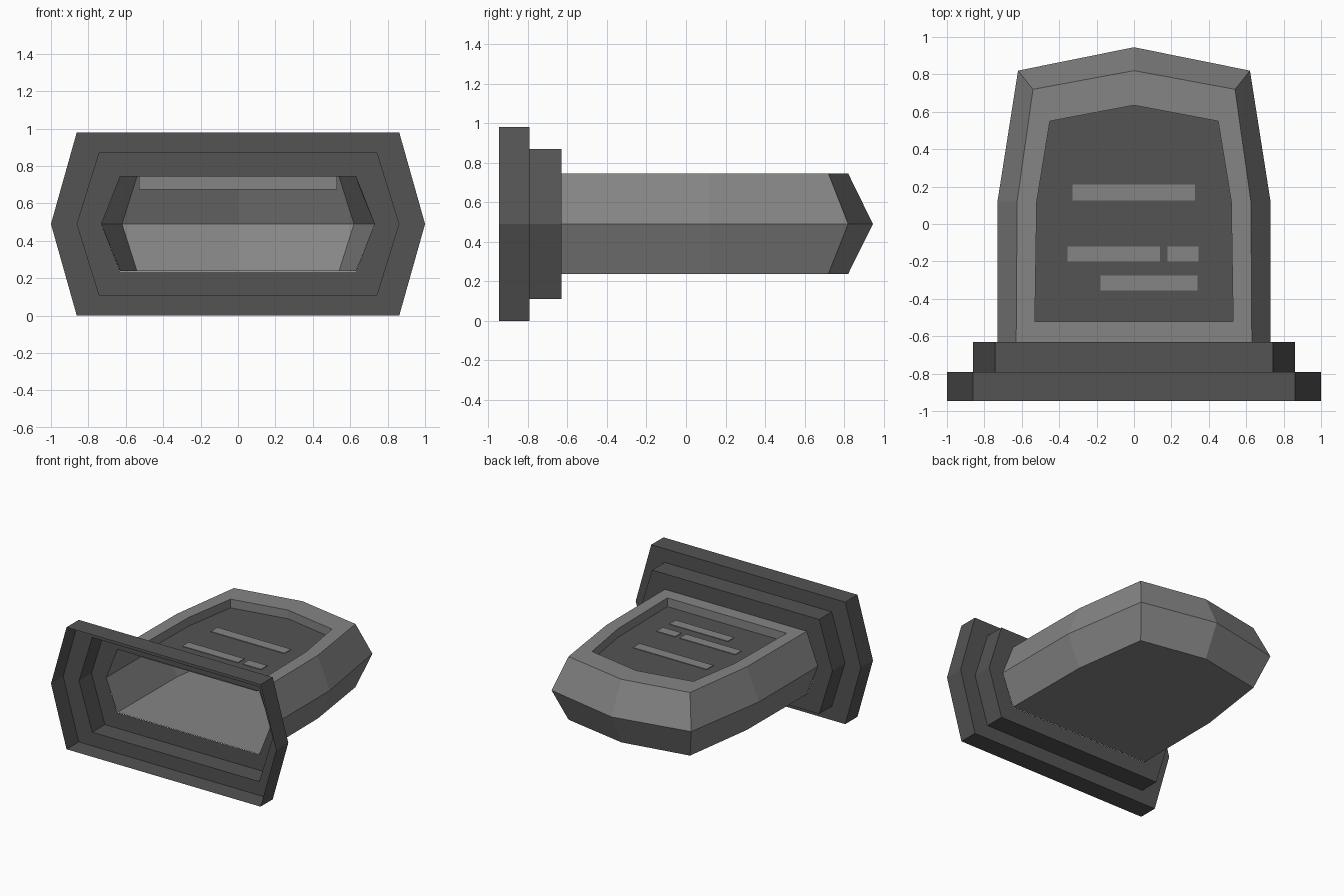
import bpy, bmesh

if "Cube" in bpy.data.objects:
    bpy.data.objects.remove(bpy.data.objects["Cube"])

def material(name, v):
    m = bpy.data.materials.new(name)
    m.diffuse_color = (v, v, v, 1)
    m.use_nodes = True
    m.node_tree.nodes["Principled BSDF"].inputs["Base Color"].default_value = m.diffuse_color
    return m

LIGHT = material("light stone", 0.235)
DARK = material("dark stone", 0.088)

def mesh_object(name, bm, mat):
    me = bpy.data.meshes.new(name)
    bm.to_mesh(me)
    bm.free()
    me.materials.append(mat)
    ob = bpy.data.objects.new(name, me)
    bpy.context.collection.objects.link(ob)
    return ob

def bridge(bm, a, b, closed):
    n = len(a)
    for i in range(n if closed else n - 1):
        j = (i + 1) % n
        bm.faces.new((a[i], a[j], b[j], b[i]))

def outline(half, z):
    """Mirror a right-hand half outline (ending on x = 0) at height z."""
    pts = half + [(-x, y) for x, y in reversed(half[:-1])]
    return [(x, y, z) for x, y in pts]

def hexagon(wide, narrow, half_height, y):
    m = 0.49
    return [(wide, y, m), (narrow, y, m + half_height), (-narrow, y, m + half_height),
            (-wide, y, m), (-narrow, y, m - half_height), (narrow, y, m - half_height)]

# Outlines of the headstone, seen from the top
MID = [(0.73, -0.63), (0.73, 0.12), (0.62, 0.82), (0, 0.945)]
FACE = [(0.63, -0.63), (0.625, 0.12), (0.54, 0.72), (0, 0.82)]
PANEL = [(0.53, -0.52), (0.52, 0.12), (0.45, 0.55), (0, 0.635)]
TOP, BOTTOM, FLOOR = 0.745, 0.238, 0.675

# Headstone: hollow shell, open at the foot, with a recess in its top face
bm = bmesh.new()
def ring(points):
    return [bm.verts.new(p) for p in points]
low, mid, top = ring(outline(FACE, BOTTOM)), ring(outline(MID, 0.49)), ring(outline(FACE, TOP))
rim, sunk = ring(outline(PANEL, TOP)), ring(outline(PANEL, FLOOR))
bm.faces.new(low[::-1])
bridge(bm, low, mid, False)
bridge(bm, mid, top, False)
bridge(bm, top, rim, True)
bridge(bm, rim, sunk, True)
mesh_object("headstone", bm, LIGHT)

# Dark floor of the recess
bm = bmesh.new()
bm.faces.new([bm.verts.new(p) for p in outline(PANEL, FLOOR)])
mesh_object("recess_panel", bm, DARK)

# Stepped base: two hexagonal collars, open at the front
bm = bmesh.new()
loops = [hexagon(1.0, 0.862, 0.49, -0.945), hexagon(1.0, 0.862, 0.49, -0.79),
         hexagon(0.86, 0.742, 0.38, -0.79), hexagon(0.86, 0.742, 0.38, -0.63),
         hexagon(0.73, 0.63, 0.2535, -0.63)]
rings = [[bm.verts.new(p) for p in lp] for lp in loops]
for a, b in zip(rings, rings[1:]):
    bridge(bm, b, a, True)
bmesh.ops.recalc_face_normals(bm, faces=bm.faces)
mesh_object("stepped_base", bm, DARK)

# Plain inscription bars: x0, x1, y0, y1
BARS = [(-0.33, 0.325, 0.125, 0.21), (-0.355, 0.14, -0.2, -0.12),
        (0.18, 0.345, -0.2, -0.12), (-0.18, 0.34, -0.355, -0.275)]
for i, (x0, x1, y0, y1) in enumerate(BARS):
    bm = bmesh.new()
    bmesh.ops.create_cube(bm, size=1)
    for v in bm.verts:
        v.co = (x1 if v.co.x > 0 else x0, y1 if v.co.y > 0 else y0,
                FLOOR + (0.006 if v.co.z > 0 else 0.001))
    mesh_object(f"inscription_bar_{i + 1}", bm, LIGHT)
